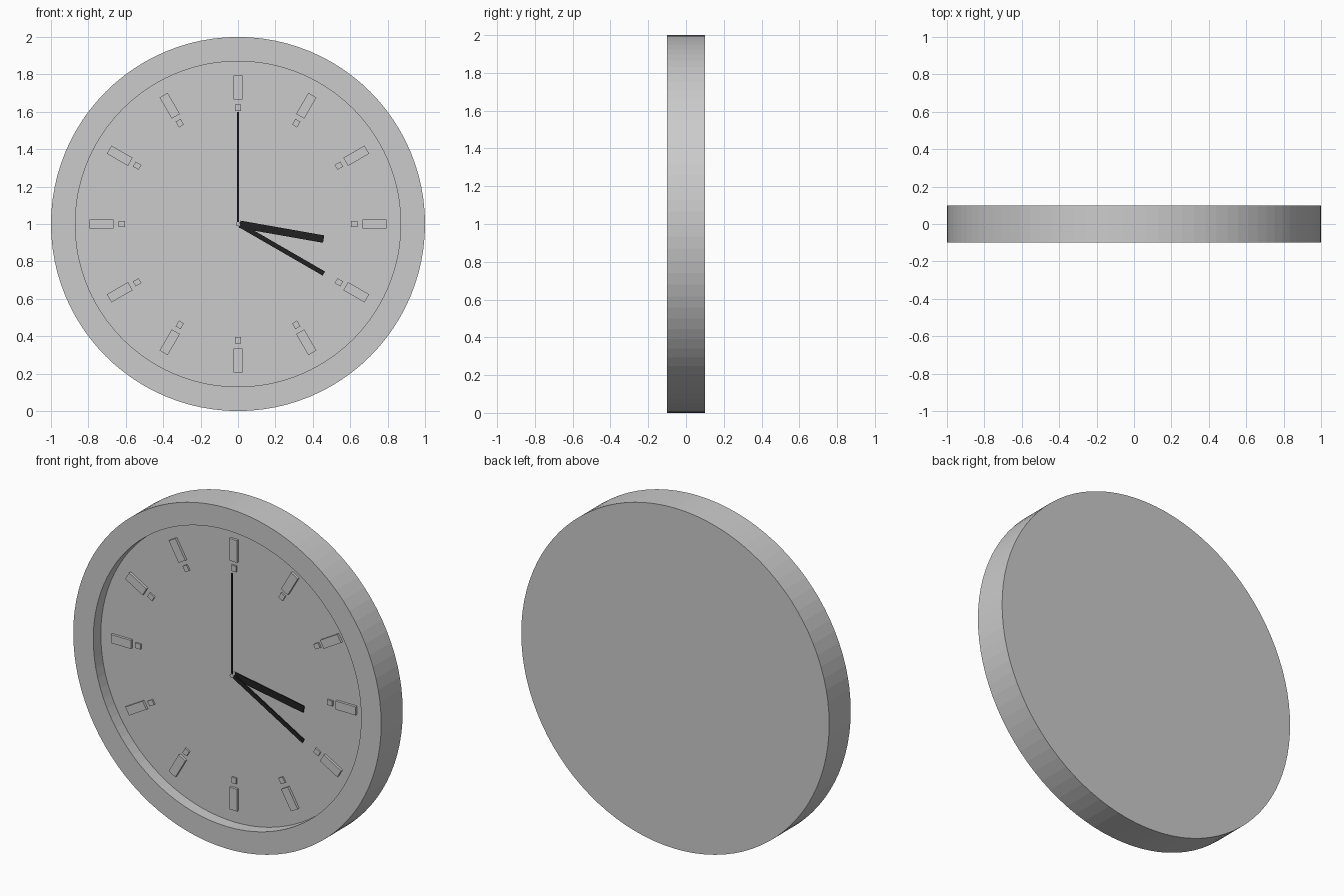
import bpy
import bmesh
import math
from mathutils import Matrix, Vector

SEGMENTS = 96
CENTRE_Z = 1.0
DIAL_Y = -0.03

cube = bpy.data.objects.get("Cube")
if cube:
    bpy.data.objects.remove(cube, do_unlink=True)

black = bpy.data.materials.new("hand_black")
black.use_nodes = True
black.diffuse_color = (0.015, 0.015, 0.015, 1)
black.node_tree.nodes["Principled BSDF"].inputs["Base Color"].default_value = black.diffuse_color


def finish(name, bm, material=None):
    bmesh.ops.recalc_face_normals(bm, faces=bm.faces)
    mesh = bpy.data.meshes.new(name)
    bm.to_mesh(mesh)
    bm.free()
    obj = bpy.data.objects.new(name, mesh)
    bpy.context.collection.objects.link(obj)
    if material:
        mesh.materials.append(material)
    return obj


def lathe(name, profile, material=None):
    """Revolve (radius, y) points around the clock axis and cap both ends."""
    bm = bmesh.new()
    angles = [math.tau * i / SEGMENTS for i in range(SEGMENTS)]
    rings = [[bm.verts.new((r * math.sin(a), y, CENTRE_Z + r * math.cos(a))) for a in angles]
             for r, y in profile]
    for low, high in zip(rings, rings[1:]):
        for i in range(SEGMENTS):
            j = (i + 1) % SEGMENTS
            bm.faces.new((low[i], low[j], high[j], high[i]))
    bm.faces.new(rings[0])
    bm.faces.new(rings[-1])
    return finish(name, bm, material)


def radial_bar(name, clock_angle, start, end, width, back_y, depth, material=None):
    """Box lying along a radius; the angle runs clockwise from the top."""
    bm = bmesh.new()
    bmesh.ops.create_cube(bm, size=1)
    bmesh.ops.scale(bm, verts=bm.verts, vec=(width, depth, end - start))
    bmesh.ops.translate(bm, verts=bm.verts, vec=(0, back_y - depth / 2, (start + end) / 2))
    turn = Matrix.Rotation(clock_angle, 4, "Y")
    place = Matrix.Translation(Vector((0, 0, CENTRE_Z)))
    bmesh.ops.transform(bm, matrix=place @ turn, verts=bm.verts)
    return finish(name, bm, material)


# Case: flat back, outer wall, front rim and recessed dial
lathe("case_and_dial", [(1, 0.1), (1, -0.1), (0.87, -0.1), (0.87, DIAL_Y)])

# Plain raised hour marks, with a small inner mark for each
for hour in range(1, 13):
    angle = math.tau * hour / 12
    radial_bar(f"hour_mark_{hour}", angle, 0.665, 0.795, 0.05, DIAL_Y, 0.015)
    radial_bar(f"inner_mark_{hour}", angle, 0.605, 0.64, 0.03, DIAL_Y, 0.01)

# Hands, stacked outwards from the dial
for name, degrees, length, width, layer in (
    ("hour_hand", 100, 0.465, 0.04, 0),
    ("minute_hand", 120, 0.53, 0.025, 1),
    ("second_hand", 0, 0.6, 0.01, 2),
):
    radial_bar(name, math.radians(degrees), 0.01, length, width,
               DIAL_Y - 0.01 - 0.006 * layer, 0.006, black)

# Pivot pin
lathe("pivot_pin", [(0.012, DIAL_Y), (0.012, DIAL_Y - 0.03)])
